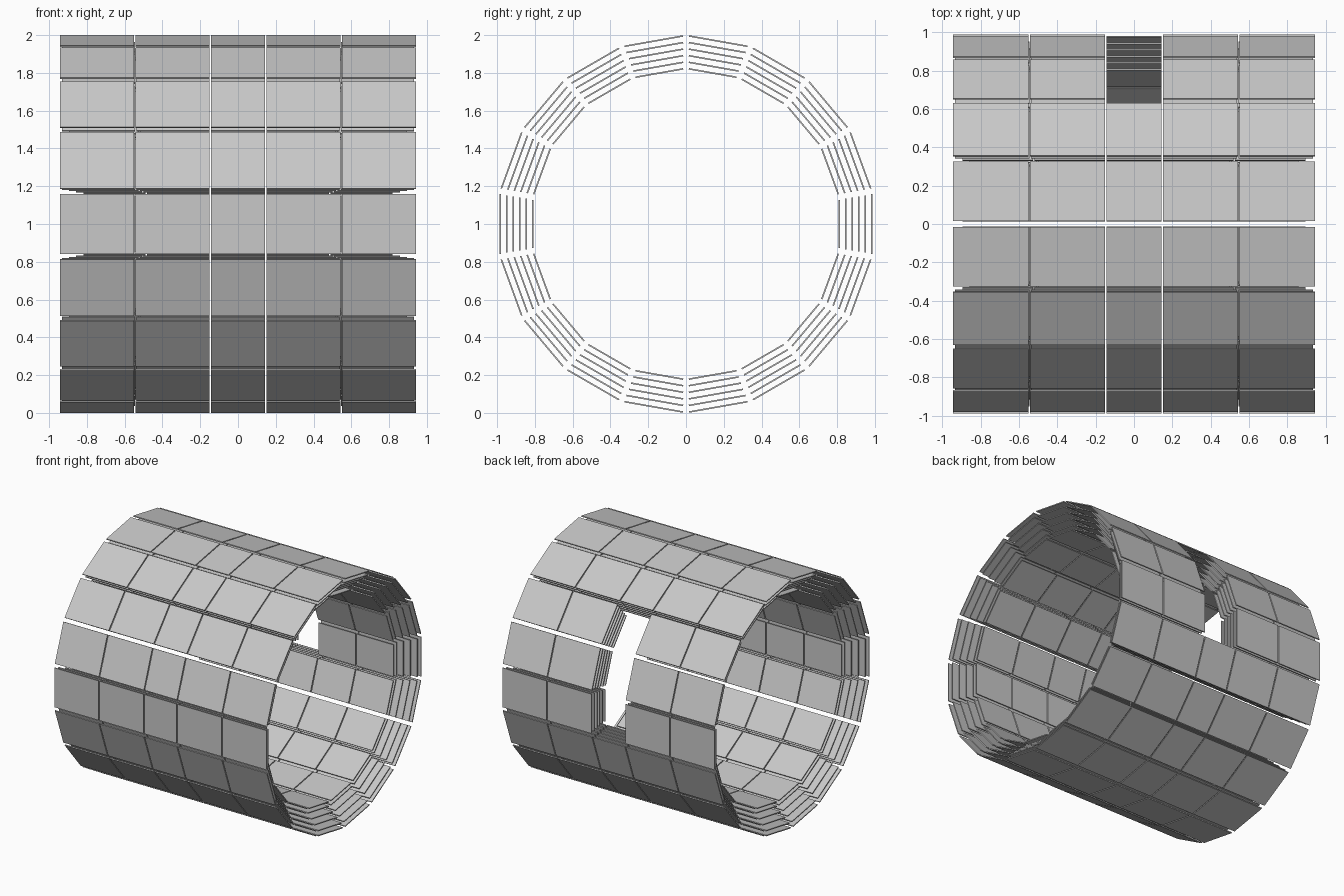
import bpy
import bmesh
from math import radians
from mathutils import Matrix, Vector

cube = bpy.data.objects.get("Cube")
if cube:
    bpy.data.objects.remove(cube, do_unlink=True)

# Single grey finish
grey = bpy.data.materials.new("panel_grey")
grey.use_nodes = True
colour = (0.58, 0.58, 0.58, 1)
grey.diffuse_color = colour
grey.node_tree.nodes["Principled BSDF"].inputs["Base Color"].default_value = colour

SECTORS = 18
LAYERS = 6
THICK = 0.008
GAP = 0.008
OUTER_RADIUS = 0.987
LAYER_STEP = 0.0343
MIDDLE_LENGTH = 0.286
OPEN_SECTORS = (2, 3, 4)      # back sectors with no middle panels
LENGTHS = (0.33, 0.33, 0.349, 0.368, 0.387, 0.392)   # inner to outer


def add_panel(bm, x, length, width, radius, turn):
    """Flat plate at the top of the ring, turned around the x axis."""
    size = Matrix.Diagonal((length, width, THICK, 1))
    place = Matrix.Translation((x, 0, radius))
    bmesh.ops.create_cube(bm, size=1, matrix=turn @ place @ size)


def add_sector(index):
    """Stack of layered panels in one slice of the barrel."""
    angle = radians((index + 0.5) * 360 / SECTORS)
    turn = Matrix.Translation((0, 0, 1)) @ Matrix.Rotation(-angle, 4, Vector((1, 0, 0)))
    bm = bmesh.new()
    for layer in range(LAYERS):
        radius = OUTER_RADIUS - THICK / 2 - LAYER_STEP * (LAYERS - 1 - layer)
        width = 0.256 + 0.012 * layer
        length = LENGTHS[layer]
        if index not in OPEN_SECTORS:
            add_panel(bm, 0, MIDDLE_LENGTH, width, radius, turn)
        # Two panels on each side of the middle one
        for side in (-1, 1):
            for step in range(2):
                start = MIDDLE_LENGTH / 2 + GAP + step * (length + GAP)
                add_panel(bm, side * (start + length / 2), length, width, radius, turn)
    mesh = bpy.data.meshes.new(f"barrel_sector_{index + 1}")
    bm.to_mesh(mesh)
    bm.free()
    mesh.materials.append(grey)
    obj = bpy.data.objects.new(mesh.name, mesh)
    bpy.context.collection.objects.link(obj)


# Ring of sectors
for i in range(SECTORS):
    add_sector(i)
